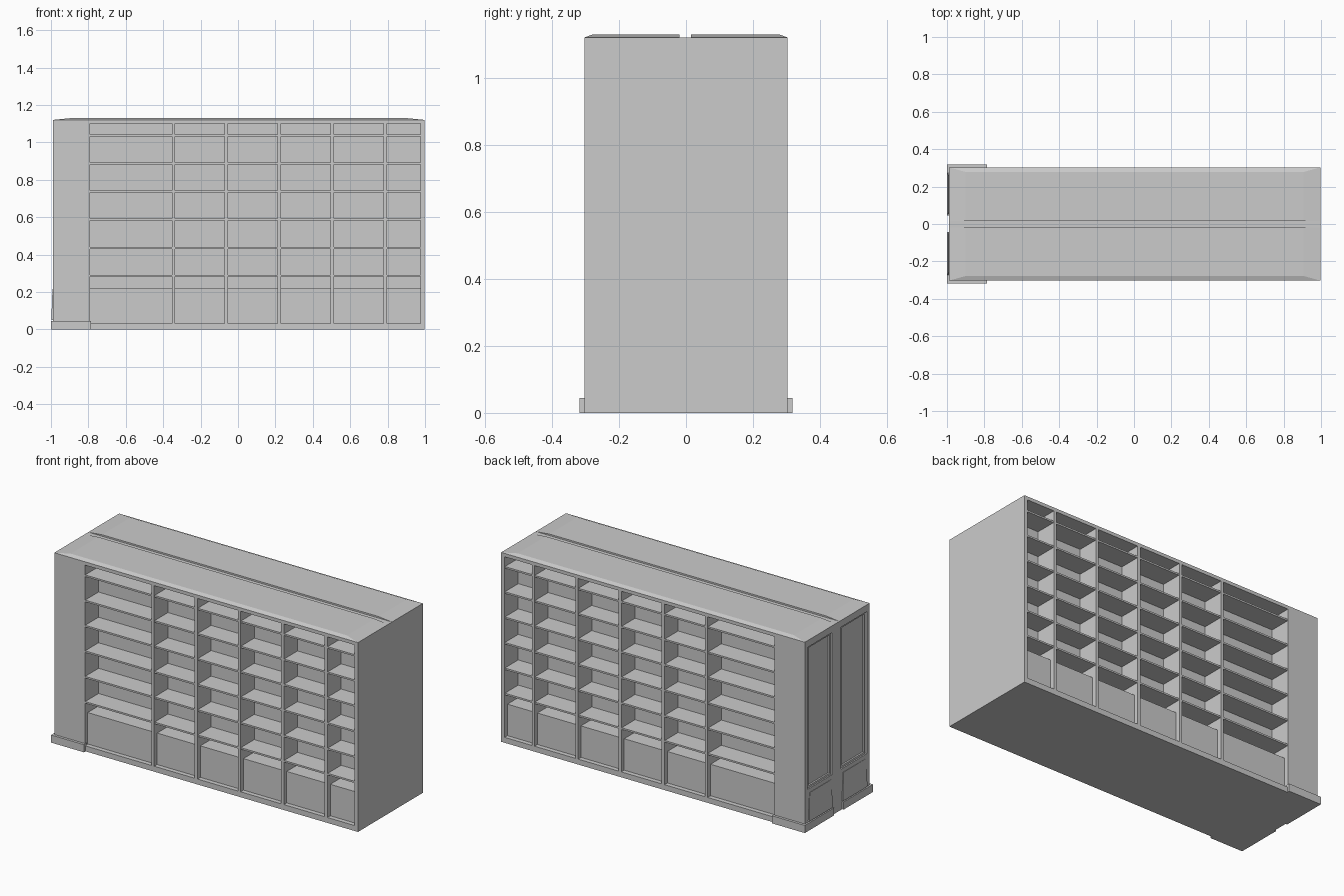
import bpy, bmesh

if "Cube" in bpy.data.objects:
    bpy.data.objects.remove(bpy.data.objects["Cube"])

def mesh_object(name, bm):
    bmesh.ops.recalc_face_normals(bm, faces=bm.faces)
    me = bpy.data.meshes.new(name)
    bm.to_mesh(me)
    bm.free()
    ob = bpy.data.objects.new(name, me)
    bpy.context.collection.objects.link(ob)
    return ob

def add_box(bm, x, y, z, top_x=(0, 0), top_y=(0, 0)):
    """Box from ranges; top_x / top_y inset the upper face on each side."""
    vs = [v for v in bmesh.ops.create_cube(bm, size=1)['verts']]
    for v in vs:
        i, j, k = (int(c > 0) for c in v.co)
        px, py = x[i], y[j]
        if k:
            px += top_x[i] * (1 - 2 * i)
            py += top_y[j] * (1 - 2 * j)
        v.co = (px, py, z[k])

def boxes(name, items):
    bm = bmesh.new()
    for it in items:
        add_box(bm, *it)
    return mesh_object(name, bm)

def side(s, a, b):
    """Range in y measured outward on side s."""
    return tuple(sorted((s * a, s * b)))

L, R = -0.79, 0.975            # shelf bay limits
D = 0.303                      # half depth
BACK = 0.175                   # shelf back wall
dividers = [-0.345, -0.062, 0.22, 0.503, 0.788]
levels = [0.287, 0.436, 0.587, 0.738, 0.887, 1.036]
edges = [L] + dividers + [R]

# central core, base and top boards, right end panel
boxes("core_back_wall", [((L, R), (-BACK, BACK), (0.03, 1.10))])
boxes("base_board", [((L, R), (-D, D), (0, 0.032))])
boxes("top_board", [((-0.99, R), (-D, D), (1.10, 1.12))])
boxes("right_end_panel", [((R, 0.997), (-D, D), (0, 1.12))])

# pair of chamfered top caps with a slot between them
boxes("top_caps", [
    ((-0.99, 0.997), (-D, -0.02), (1.12, 1.129), (0.09, 0.09), (0.025, 0)),
    ((-0.99, 0.997), (0.015, D), (1.12, 1.129), (0.09, 0.09), (0, 0.025))])

# shelving on both faces
for s, tag in ((-1, "front"), (1, "back")):
    boxes(tag + "_dividers", [((x - 0.009, x + 0.009), side(s, BACK, D), (0.03, 1.10))
                              for x in dividers])
    boxes(tag + "_shelves", [((L, R), side(s, BACK, D - 0.003), (z - 0.005, z + 0.005))
                             for z in levels])
    inset = (0.006, 0) if s > 0 else (0, 0.006)
    boxes(tag + "_kick_panels", [((a, b), side(s, BACK, 0.276), (0.03, 0.218))
                                 for a, b in zip(edges, edges[1:])])

# left end column: core plus raised frame around two tall recessed panels
boxes("left_column", [((-0.972, L), (-D, D), (0, 1.10))])
F = (-0.99, -0.972)
boxes("left_end_frame", [
    (F, (-D, -0.278), (0, 1.10)),
    (F, (0.278, D), (0, 1.10)),
    (F, (-0.035, 0.05), (0, 1.10)),
    (F, (-D, D), (1.08, 1.10)),
    (F, (-D, D), (0, 0.24))])

# raised lower panels and inner trim of the tall panels
spans = [(-0.272, -0.042), (0.05, 0.272)]
boxes("left_end_kick_panels", [((-0.998, -0.985), y, (0.05, 0.215), (0.006, 0), (0.012, 0.012))
                               for y in spans])
trim = []
for a, b in spans:
    T = (-0.982, -0.97)
    trim += [(T, (a, a + 0.012), (0.24, 1.08)), (T, (b - 0.012, b), (0.24, 1.08)),
             (T, (a, b), (0.24, 0.252)), (T, (a, b), (1.068, 1.08))]
boxes("left_end_panel_trim", trim)

# plinth wrapped around the left column, split in the middle of the end
boxes("left_plinth", [p for s in (-1, 1) for p in (
    ((-1.0, -0.785), side(s, 0.29, 0.318), (0, 0.045)),
    ((-1.0, -0.98), side(s, 0.045, 0.318), (0, 0.045)))])
